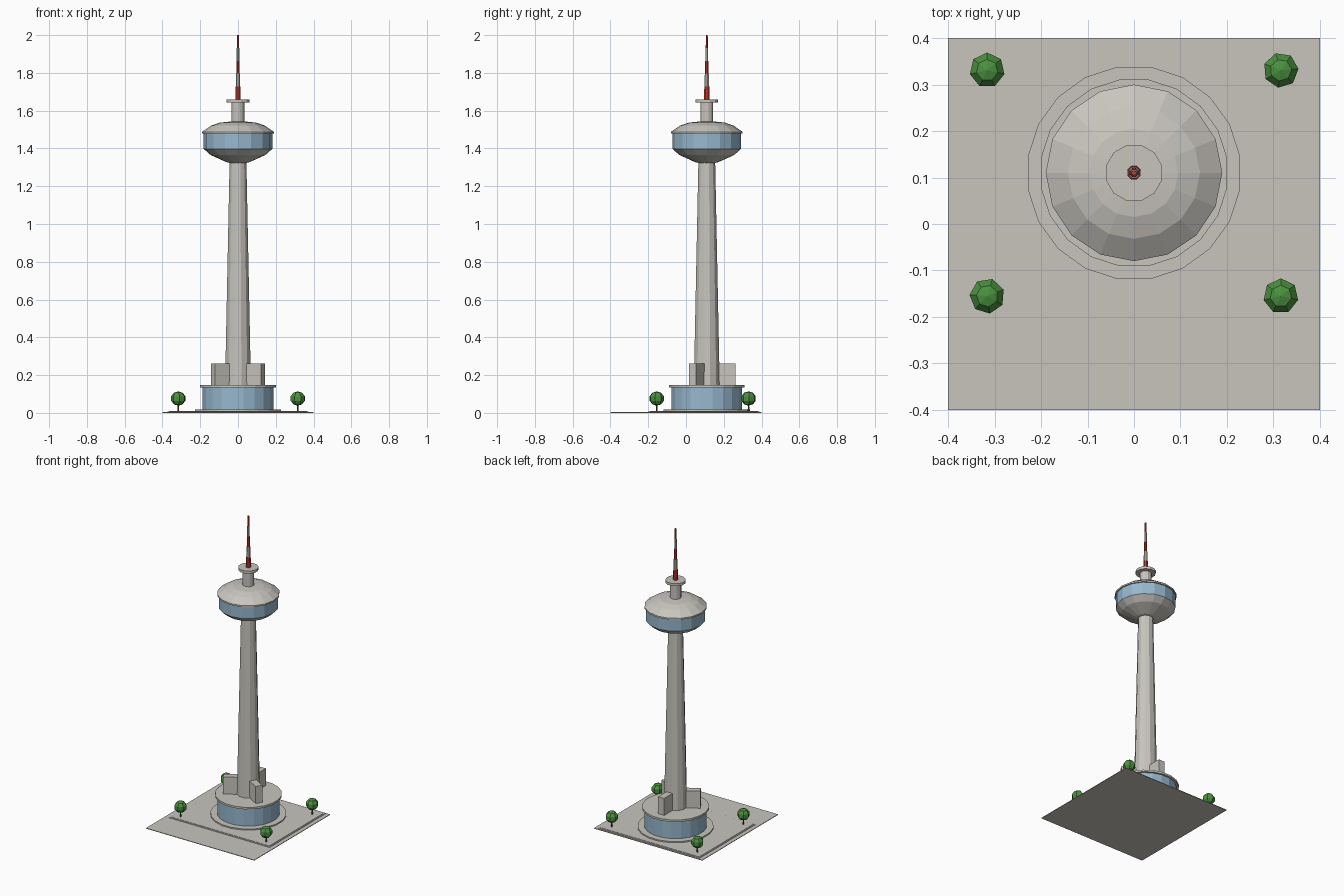
import bpy, bmesh, math

if "Cube" in bpy.data.objects:
    bpy.data.objects.remove(bpy.data.objects["Cube"])

CY = 0.11  # tower axis sits behind the plot centre


def mat(name, r, g, b):
    m = bpy.data.materials.new(name)
    m.diffuse_color = (r, g, b, 1)
    m.use_nodes = True
    m.node_tree.nodes["Principled BSDF"].inputs["Base Color"].default_value = m.diffuse_color
    return m


concrete = mat("concrete", 0.58, 0.56, 0.515)
glass = mat("blue_glass", 0.31, 0.48, 0.62)
red = mat("signal_red", 0.52, 0.045, 0.03)
leaf = mat("leaf_green", 0.07, 0.28, 0.05)
bark = mat("bark_brown", 0.10, 0.06, 0.03)


def finish(name, bm, mats, loc=(0, 0, 0)):
    me = bpy.data.meshes.new(name)
    bmesh.ops.recalc_face_normals(bm, faces=bm.faces)
    bm.to_mesh(me)
    bm.free()
    for m in mats:
        me.materials.append(m)
    ob = bpy.data.objects.new(name, me)
    ob.location = loc
    bpy.context.collection.objects.link(ob)
    return ob


def lathe(name, profile, n, mats, x=0, y=CY, turn=0.0, rule=None):
    """Revolve (radius, z) points into an n-sided closed solid; turn is in sides."""
    bm = bmesh.new()
    rings = []
    for r, z in profile:
        angles = [2 * math.pi * (i + turn) / n for i in range(n)]
        rings.append([bm.verts.new((r * math.cos(a), r * math.sin(a), z)) for a in angles])
    for k, (lo, hi) in enumerate(zip(rings, rings[1:])):
        for i in range(n):
            j = (i + 1) % n
            f = bm.faces.new((lo[i], lo[j], hi[j], hi[i]))
            f.material_index = rule(k) if rule else 0
    bm.faces.new(rings[0][::-1])
    bm.faces.new(rings[-1])
    return finish(name, bm, mats, (x, y, 0))


def box(name, x0, x1, y0, y1, z0, z1, m, loc=(0, 0, 0), rot=0):
    bm = bmesh.new()
    bmesh.ops.create_cube(bm, size=1)
    for v in bm.verts:
        v.co = (x0 + (v.co.x + .5) * (x1 - x0), y0 + (v.co.y + .5) * (y1 - y0),
                z0 + (v.co.z + .5) * (z1 - z0))
    ob = finish(name, bm, [m], loc)
    ob.rotation_euler.z = rot
    return ob


# Ground plate and slightly raised plaza with a stepped edge
box("ground_plate", -.4, .4, -.4, .4, 0, .004, concrete)
box("plaza_edge", -.373, .373, -.2, .39, .004, .007, concrete)
box("plaza", -.365, .365, -.191, .381, .007, .009, concrete)

# Round entrance podium
lathe("podium_step", [(.231, .008), (.231, .017)], 20, [concrete], turn=.5)
lathe("podium_glass_wall", [(.19, .017), (.19, .135)], 20, [glass], turn=.5)
lathe("podium_roof", [(.203, .135), (.203, .148)], 20, [concrete], turn=.5)

# Tapered shaft and three buttress fins
lathe("shaft", [(.071, .148), (.046, 1.33)], 12, [concrete], turn=.5)
for i, deg in enumerate((90, 210, 330)):
    box(f"buttress_fin_{i + 1}", .04, .152, -.022, .022, .148, .262, concrete,
        (0, CY, 0), math.radians(deg))

# Observation pod: underside, glass band, domed roof
lathe("pod", [(.045, 1.324), (.06, 1.327), (.145, 1.365), (.182, 1.398), (.182, 1.478),
              (.19, 1.478), (.19, 1.488), (.142, 1.521), (.095, 1.537), (.034, 1.543)],
      16, [concrete, glass], rule=lambda k: 1 if k == 3 else 0)

# Neck and crown disc
lathe("neck", [(.035, 1.54), (.035, 1.645)], 12, [concrete], turn=.5)
lathe("crown_disc", [(.062, 1.643), (.062, 1.66)], 12, [concrete], turn=.5)

# Stepped mast in alternating bands
for i, r in enumerate((.0155, .0125, .010, .008, .006)):
    z = 1.66 + .068 * i
    lathe(f"mast_band_{i + 1}", [(r, z), (r * .92, z + .068)], 8,
          [red if i % 2 == 0 else concrete], turn=.5)

# Four corner trees
for i, (x, y) in enumerate([(-.316, .331), (.316, .331), (-.316, -.155), (.316, -.155)]):
    lathe(f"tree_trunk_{i + 1}", [(.005, .008), (.004, .055)], 6, [bark], x, y)
    bm = bmesh.new()
    bmesh.ops.create_uvsphere(bm, u_segments=7, v_segments=5, radius=.04)
    crown = finish(f"tree_crown_{i + 1}", bm, [leaf], (x, y, .076))
    crown.scale.z = .95
    crown.rotation_euler.z = .3 * i
